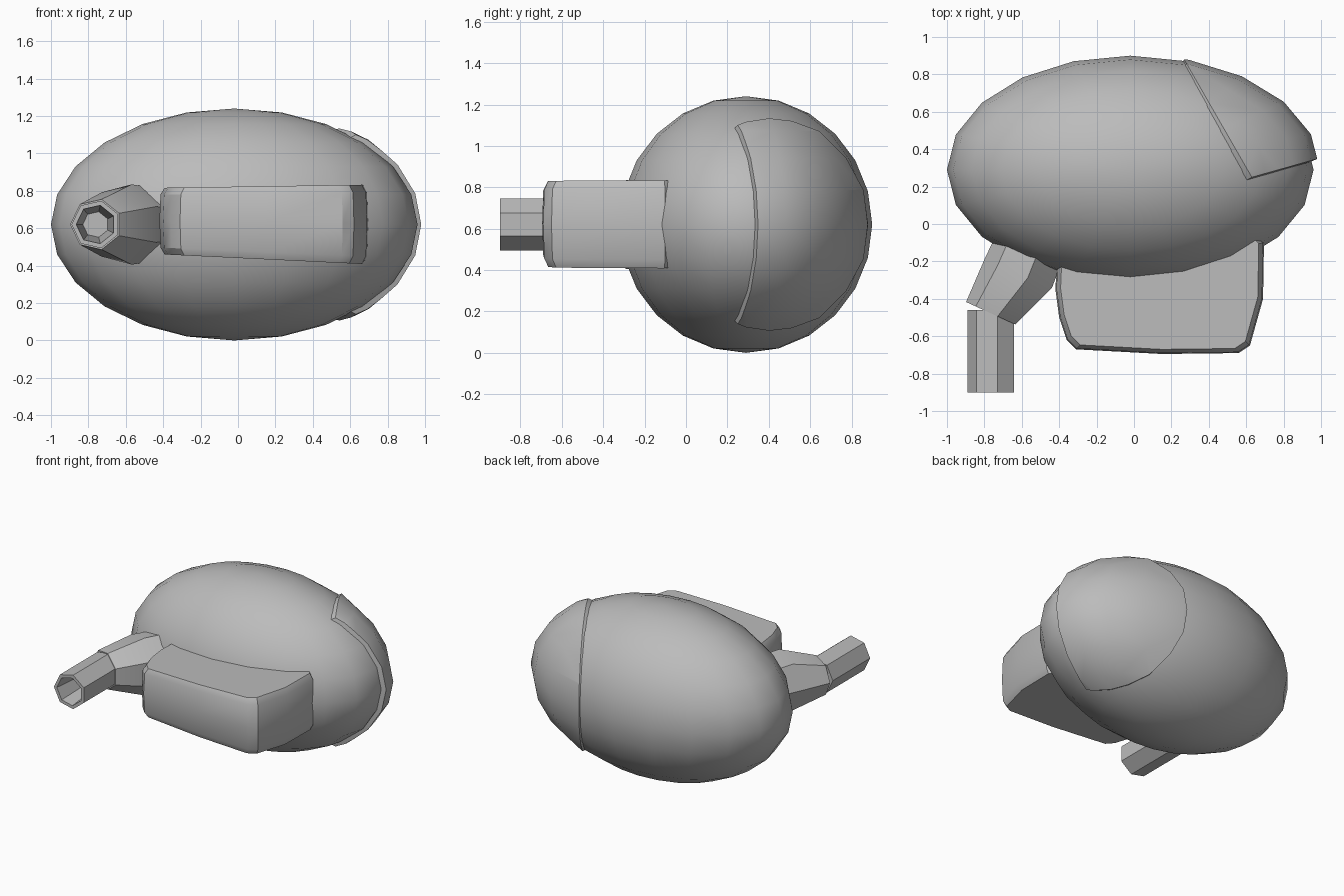
import bpy, bmesh, math
from mathutils import Vector

if "Cube" in bpy.data.objects:
    bpy.data.objects.remove(bpy.data.objects["Cube"])

# Single grey colour
GREY = (0.5, 0.5, 0.5, 1)
grey = bpy.data.materials.new("plain_grey")
grey.use_nodes = True
grey.diffuse_color = GREY
grey.node_tree.nodes["Principled BSDF"].inputs["Base Color"].default_value = GREY

CENTRE = Vector((-0.02, 0.29, 0.62))


def finish(bm, name):
    """Turn a bmesh into a shaded, coloured object."""
    bmesh.ops.recalc_face_normals(bm, faces=bm.faces)
    mesh = bpy.data.meshes.new(name)
    bm.to_mesh(mesh)
    bm.free()
    mesh.materials.append(grey)
    obj = bpy.data.objects.new(name, mesh)
    bpy.context.collection.objects.link(obj)
    bpy.ops.object.select_all(action="DESELECT")
    obj.select_set(True)
    bpy.context.view_layer.objects.active = obj
    bpy.ops.object.shade_smooth_by_angle(angle=math.radians(30))
    return obj


def ellipsoid(radii):
    bm = bmesh.new()
    bmesh.ops.create_uvsphere(bm, u_segments=20, v_segments=12, radius=1)
    bmesh.ops.scale(bm, vec=radii, verts=bm.verts)
    bmesh.ops.translate(bm, vec=CENTRE, verts=bm.verts)
    return bm


def loft(bm, rings, cap_start=True, cap_end=True):
    """Skin a list of equally long point rings."""
    loops = [[bm.verts.new(p) for p in ring] for ring in rings]
    n = len(loops[0])
    for a, b in zip(loops, loops[1:]):
        for i in range(n):
            j = (i + 1) % n
            bm.faces.new((a[i], a[j], b[j], b[i]))
    if cap_start:
        bm.faces.new(loops[0])
    if cap_end:
        bm.faces.new(loops[-1])


def heptagon(x, y, half_x, half_y, half_z):
    """Seven-sided upright ring whose horizontal axis is (half_x, half_y)."""
    ring = []
    for i in range(7):
        a = math.pi + i * math.tau / 7
        c, s = math.cos(a), math.sin(a)
        ring.append((x + half_x * c, y + half_y * c, CENTRE.z + half_z * s))
    return ring


# Egg-shaped body
finish(ellipsoid((0.98, 0.61, 0.62)), "body")

# Raised shell over the back left corner, cut by two upright planes
bm = ellipsoid((1.015, 0.618, 0.64))
corner = Vector((0.63, 0.25, 0))
for normal in (Vector((-0.87, -0.5, 0)), Vector((0.27, -0.96, 0))):
    bmesh.ops.bisect_plane(bm, geom=bm.verts[:] + bm.edges[:] + bm.faces[:],
                           plane_co=corner, plane_no=normal, clear_outer=True)
# Sloping lip that runs down from the shell rim into the body
rim = [e for e in bm.edges if e.is_boundary]
lip = bmesh.ops.extrude_edge_only(bm, edges=rim)["geom"]
for v in lip:
    if isinstance(v, bmesh.types.BMVert):
        v.co = CENTRE + (v.co - CENTRE) * 0.94 + Vector((-0.012, -0.03, 0))
finish(bm, "corner_shell")

# Front grip block: one footprint stacked in slightly inset layers
footprint = [(-0.40, 0.1), (-0.42, -0.35), (-0.40, -0.5), (-0.36, -0.62),
             (-0.31, -0.67), (0.15, -0.695), (0.56, -0.69), (0.62, -0.65),
             (0.69, -0.4), (0.695, -0.1), (0.5, 0.1)]
middle = Vector((0.13, -0.2))
layers = []
for level, scale in ((-1, 0.95), (-0.8, 0.99), (0, 1), (0.8, 0.99), (1, 0.95)):
    ring = []
    for p in footprint:
        q = middle + (Vector(p) - middle) * scale
        t = (q.x + 0.4) / 1.1
        ring.append((q.x, q.y, 0.638 - 0.018 * t + level * (0.178 + 0.035 * t)))
    layers.append(ring)
bm = bmesh.new()
loft(bm, layers)
finish(bm, "front_grip")

# Bent elbow leading from the body to the nozzle
bm = bmesh.new()
loft(bm, [heptagon(-0.5, 0.0, 0.22, 0.02, 0.2),
          heptagon(-0.61, -0.27, 0.19, -0.08, 0.22),
          heptagon(-0.76, -0.48, 0.138, -0.063, 0.138)])
finish(bm, "elbow")

# Hollow nozzle with a narrowing bore
bm = bmesh.new()
loft(bm, [heptagon(-0.76, y, r, 0, r) for y, r in
          ((-0.46, 0.13), (-0.9, 0.13), (-0.9, 0.105), (-0.56, 0.07))])
finish(bm, "nozzle")
